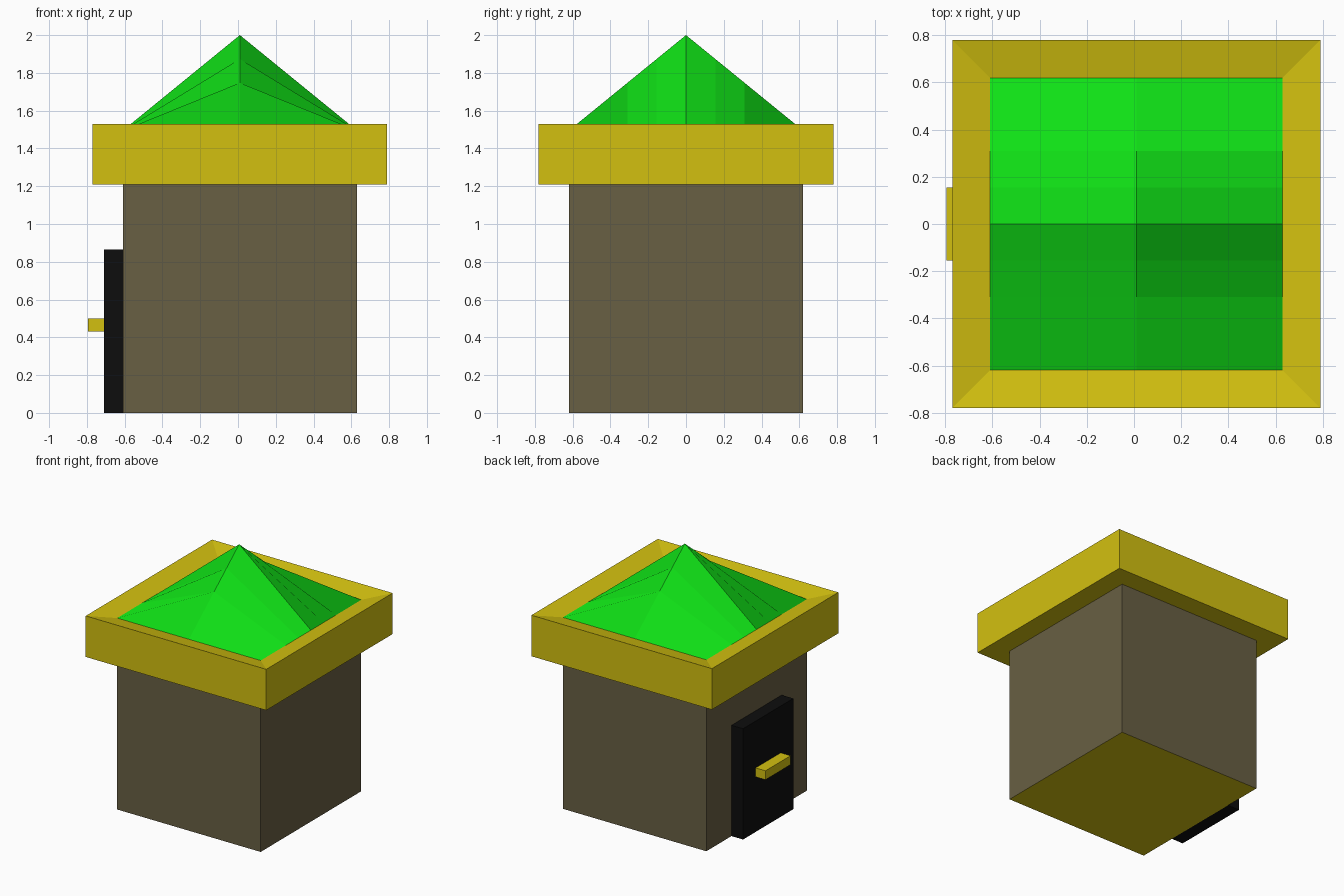
import bpy, bmesh

if "Cube" in bpy.data.objects:
    bpy.data.objects.remove(bpy.data.objects["Cube"])

CX = 0.01  # tower centre in x


def material(name, rgb):
    m = bpy.data.materials.new(name)
    m.diffuse_color = (*rgb, 1)
    m.use_nodes = True
    m.node_tree.nodes["Principled BSDF"].inputs["Base Color"].default_value = m.diffuse_color
    return m


gold = material("gold", (0.65, 0.53, 0.005))
stone = material("stone", (0.14, 0.115, 0.057))
green = material("green", (0.005, 0.75, 0.008))
black = material("black", (0.004, 0.004, 0.004))


def finish(name, bm, *mats):
    bmesh.ops.recalc_face_normals(bm, faces=bm.faces[:])
    mesh = bpy.data.meshes.new(name)
    bm.to_mesh(mesh)
    bm.free()
    for m in mats:
        mesh.materials.append(m)
    ob = bpy.data.objects.new(name, mesh)
    bpy.context.collection.objects.link(ob)
    return ob


def box(name, lo, hi, *mats):
    bm = bmesh.new()
    bmesh.ops.create_cube(bm, size=1)
    for v in bm.verts:
        v.co = [l + (c + 0.5) * (h - l) for c, l, h in zip(v.co, lo, hi)]
    return finish(name, bm, *mats)


# Walls, with a gold underside
walls = box("walls", (CX - 0.62, -0.62, 0), (CX + 0.62, 0.62, 1.21), stone, gold)
for p in walls.data.polygons:
    if p.normal.z < -0.5:
        p.material_index = 1
    elif p.normal.z > 0.5:
        top_index = p.index
bm = bmesh.new()
bm.from_mesh(walls.data)
bm.faces.ensure_lookup_table()
bmesh.ops.delete(bm, geom=[bm.faces[top_index]], context='FACES_ONLY')  # hidden top
bm.to_mesh(walls.data)
bm.free()

# Overhanging cornice: square rings from underside, up, then sloping in to the roof
bm = bmesh.new()
rings = []
for r, z in [(0.62, 1.21), (0.78, 1.21), (0.78, 1.53), (0.62, 1.495)]:
    rings.append([bm.verts.new((CX + sx * r, sy * r, z))
                  for sx, sy in [(-1, -1), (1, -1), (1, 1), (-1, 1)]])
for a, b in zip(rings, rings[1:]):
    for i in range(4):
        j = (i + 1) % 4
        bm.faces.new((a[i], a[j], b[j], b[i]))
finish("cornice", bm, gold)

# Tent roof: strips from the level side eaves up to a peaked ridge
bm = bmesh.new()
rows = []
for y in (-0.62, -0.31, -0.155, 0, 0.155, 0.31, 0.62):
    ridge = 1.495 + 0.505 * (1 - abs(y) / 0.62)
    rows.append([bm.verts.new((CX + x, y, z))
                 for x, z in [(-0.62, 1.495), (0, ridge), (0.62, 1.495)]])
for k, (a, b) in enumerate(zip(rows, rows[1:])):
    low, high = (a, b) if k < 3 else (b, a)
    for side in (0, 2):
        # first corner at the outer low end, so the quad splits towards the ridge
        bm.faces.new((low[side], low[1], high[1], high[side]))
finish("roof", bm, green)

# Door and its handle on the left side
box("door", (-0.71, -0.31, 0), (-0.61, 0.31, 0.865), black)
box("door_handle", (-0.795, -0.155, 0.43), (-0.71, 0.155, 0.5), gold)
